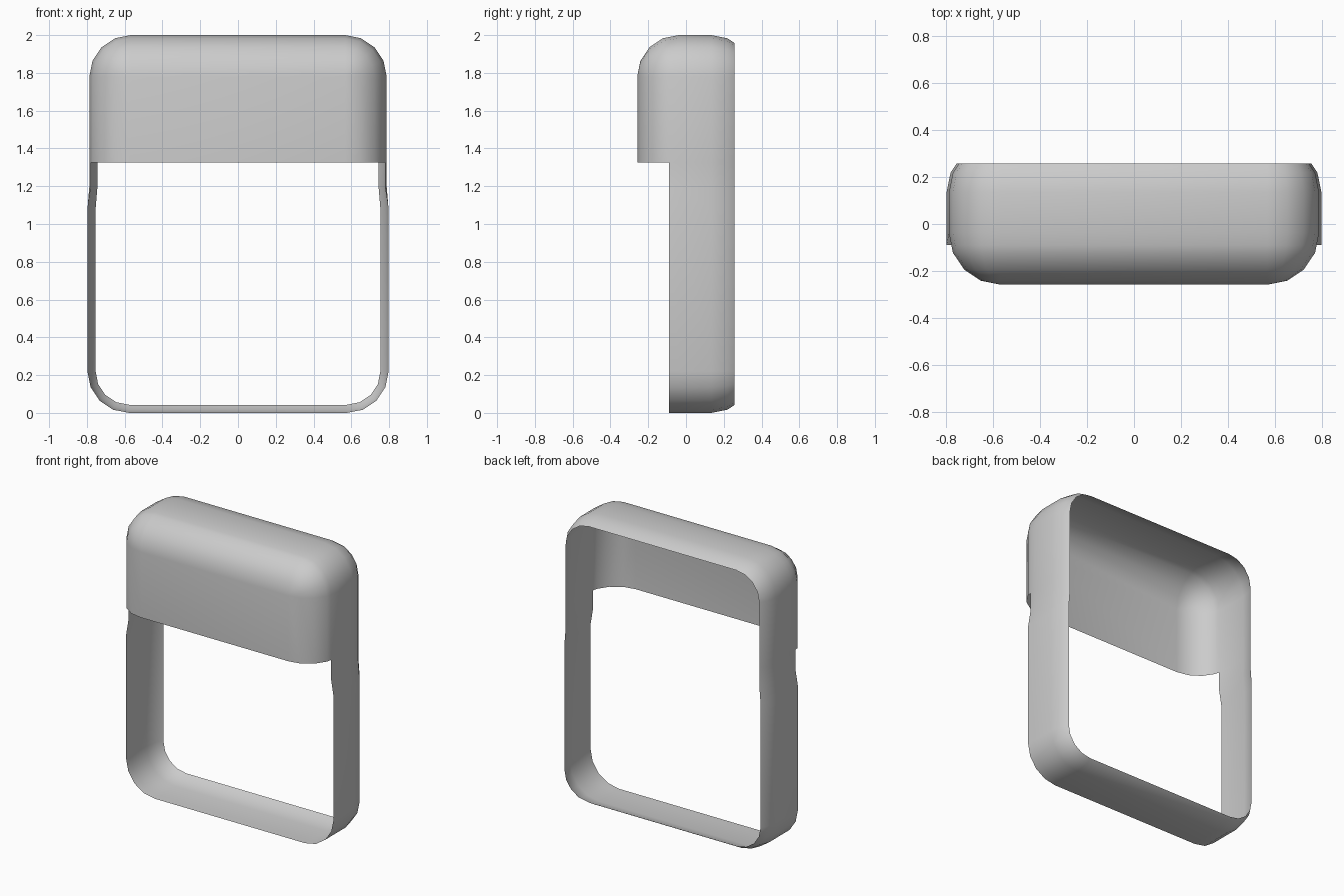
import bpy, bmesh
from math import sin, cos, pi

if "Cube" in bpy.data.objects:
    bpy.data.objects.remove(bpy.data.objects["Cube"])

R, W, W_LOW, H = 0.22, 0.787, 0.797, 2.0
Z_HOOD, Z_NECK, Z_WIDE = 1.325, 1.2, 1.08
Y_FRONT, Y_BACK = -0.258, 0.258
SEG = 4


def arc(cx, cz, r, start):
    """Quarter circle, clockwise from the start angle."""
    return [(cx + r * cos(start - i * pi / 2 / SEG),
             cz + r * sin(start - i * pi / 2 / SEG)) for i in range(SEG + 1)]


def upper(d):
    w, r = W - d, R - d
    return ([(-w, Z_HOOD)] + arc(-W + R, H - R, r, pi)
            + arc(W - R, H - R, r, pi / 2) + [(w, Z_HOOD)])


def lower(d, d_low):
    w, wl, r = W - d, W_LOW - d_low, R - d_low
    return ([(w, Z_NECK), (wl, Z_WIDE)] + arc(W_LOW - R, R, r, 0)
            + arc(-W_LOW + R, R, r, -pi / 2) + [(-wl, Z_WIDE), (-w, Z_NECK)])


bm = bmesh.new()


def add_ring(points, y):
    return [bm.verts.new((x, y, z)) for x, z in points]


def bridge(a, b, closed):
    n = len(a)
    for i in range(n if closed else n - 1):
        j = (i + 1) % n
        bm.faces.new((a[i], b[i], b[j], a[j]))


# Closed band: (y, inset of upper part, inset of lower part)
band = [(-0.09, 0.010, 0.0), (-0.038, 0, 0), (0.135, 0, 0),
        (0.219, 0.017, 0.017), (Y_BACK, 0.043, 0.043)]
rings = [add_ring(upper(d) + lower(d, dl), y) for y, d, dl in band]
for a, b in zip(rings, rings[1:]):
    bridge(a, b, True)

# Hood: rounded front edge above the opening
prev = rings[0][:2 * SEG + 4]
for i in range(1, SEG + 1):
    t = i * pi / 2 / SEG
    cur = add_ring(upper(R * (1 - cos(t))), Y_FRONT + R - R * sin(t))
    bridge(cur, prev, False)
    prev = cur

# Flat front panel
bm.faces.new((prev[0], prev[-1], prev[SEG + 2], prev[SEG + 1]))
bmesh.ops.remove_doubles(bm, verts=bm.verts, dist=1e-4)
bmesh.ops.recalc_face_normals(bm, faces=bm.faces)
panel = min(bm.faces, key=lambda f: f.calc_center_median().y)
if panel.normal.y > 0:
    bmesh.ops.reverse_faces(bm, faces=bm.faces)

mesh = bpy.data.meshes.new("frame_cover")
bm.to_mesh(mesh)
bm.free()
cover = bpy.data.objects.new("frame_cover", mesh)
bpy.context.collection.objects.link(cover)
bpy.context.view_layer.objects.active = cover
cover.select_set(True)
bpy.ops.object.shade_smooth_by_angle(angle=0.7)
